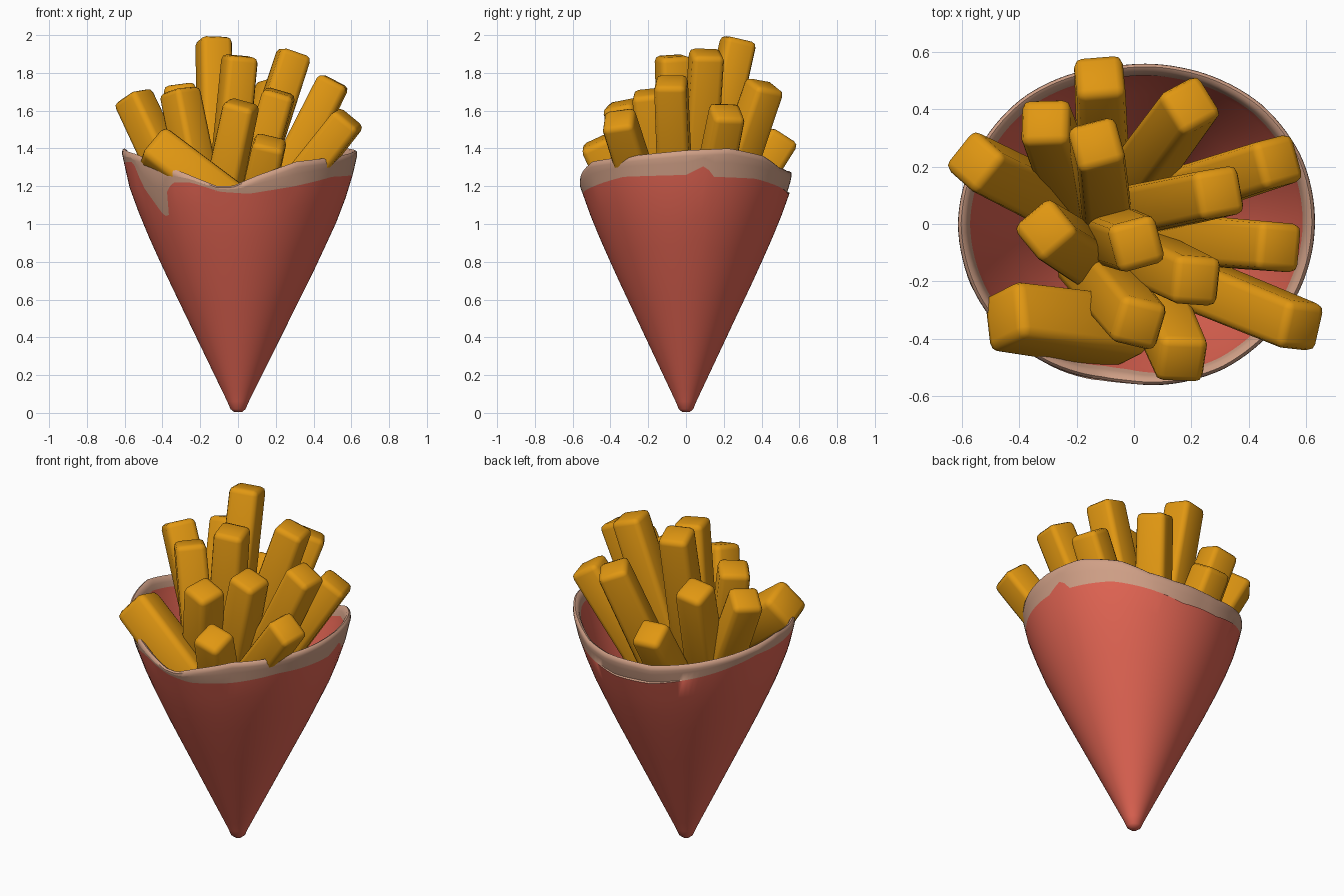
import bpy, bmesh, math
from mathutils import Vector, Quaternion

cube = bpy.data.objects.get("Cube")
if cube:
    bpy.data.objects.remove(cube, do_unlink=True)


def material(name, colour):
    mat = bpy.data.materials.new(name)
    mat.use_nodes = True
    mat.diffuse_color = (*colour, 1)
    mat.node_tree.nodes["Principled BSDF"].inputs["Base Color"].default_value = (*colour, 1)
    return mat


paper_red = material("paper_red", (0.75, 0.127, 0.085))
paper_tan = material("paper_tan", (0.63, 0.35, 0.24))
potato_gold = material("potato_gold", (0.75, 0.31, 0.006))


def finish(name, bm, materials, angle):
    bmesh.ops.recalc_face_normals(bm, faces=bm.faces)
    mesh = bpy.data.meshes.new(name)
    bm.to_mesh(mesh)
    bm.free()
    for mat in materials:
        mesh.materials.append(mat)
    obj = bpy.data.objects.new(name, mesh)
    bpy.context.collection.objects.link(obj)
    bpy.ops.object.select_all(action="DESELECT")
    obj.select_set(True)
    bpy.context.view_layer.objects.active = obj
    bpy.ops.object.shade_smooth_by_angle(angle=math.radians(angle))
    return obj


def interpolate(points, value):
    for (a, va), (b, vb) in zip(points, points[1:]):
        if value <= b:
            return va + (vb - va) * (value - a) / (b - a)
    return points[-1][1]


# Cone outline, wavy rim height and lower edge of the tan border, by angle
OUTLINE = [(0, 0), (0.004, 0.02), (0.02, 0.04), (0.06, 0.057), (0.75, 0.395),
           (1, 0.51), (1.2, 0.585), (1.4, 0.63)]
RIM = [(0, 1.39), (23, 1.4), (45, 1.36), (60, 1.3), (75, 1.28), (105, 1.28),
       (135, 1.33), (180, 1.4), (205, 1.37), (222, 1.33), (240, 1.27), (258, 1.2),
       (266, 1.2), (280, 1.26), (300, 1.33), (340, 1.37), (360, 1.39)]
BORDER = [(0, 1.26), (10, 1.31), (15, 1.25), (40, 1.24), (60, 1.2), (80, 1.16),
          (105, 1.17), (135, 1.24), (165, 1.32), (203, 1.33), (209, 1.2),
          (215, 1.12), (221, 1.04), (226, 1.05), (228, 1.17), (233, 1.22),
          (244, 1.22), (260, 1.17), (275, 1.16), (300, 1.2), (325, 1.25), (360, 1.26)]


def column(angle):
    """Points of one vertical strip as (height, inset), with their materials."""
    rim, border = interpolate(RIM, angle), interpolate(BORDER, angle)
    step = 0.018 * max(0, 1 - abs(angle - 95) / 35)
    strip = [(z, 0, 0) for z, r in OUTLINE[1:4]]
    strip += [(border * t / 10, 0, 0) for t in range(1, 11)]
    strip += [(border + 0.004, step, 1), ((border + rim) / 2, step, 1),
              (rim - 0.03, step, 1), (rim - 0.008, step + 0.006, 1),
              (rim, step + 0.018, 1), (rim - 0.008, step + 0.03, 1),
              (rim - 0.03, step + 0.036, 1), (rim - 0.06, step + 0.036, 1)]
    strip += [(0.3 + (rim - 0.4) * t / 5, 0.04, 0) for t in range(5, -1, -1)]
    return strip


# Paper cone: one wrapped sheet, outside, rolled rim and inside
SIDES = 120
bm = bmesh.new()
columns = []
for i in range(SIDES):
    angle = i * 360 / SIDES
    a = math.radians(angle)
    verts = []
    for z, inset, mat in column(angle):
        r = interpolate(OUTLINE, z) - inset
        verts.append(bm.verts.new((r * math.cos(a) + 0.007 * z, r * 0.96 * math.sin(a), z)))
    columns.append(verts)
ring_materials = [mat for z, inset, mat in column(0)]
for i, left in enumerate(columns):
    right = columns[(i + 1) % SIDES]
    for j in range(len(left) - 1):
        face = bm.faces.new((left[j], right[j], right[j + 1], left[j + 1]))
        face.material_index = ring_materials[j + 1]
bm.faces.new([c[0] for c in columns])
bm.faces.new([c[-1] for c in columns])
finish("paper_cone", bm, [paper_red, paper_tan], 50)


# Potato sticks: softened square bars from a buried foot to a tip
def stick(name, tip, foot, width, roll):
    axis = Vector(tip) - Vector(foot)
    length = axis.length
    turn = Vector((0, 0, 1)).rotation_difference(axis)
    turn = turn @ Quaternion((0, 0, 1), math.radians(roll))
    bm = bmesh.new()
    bmesh.ops.create_cube(bm, size=1)
    bmesh.ops.scale(bm, vec=(width, width, length), verts=bm.verts)
    bmesh.ops.bevel(bm, geom=bm.edges[:], offset=width * 0.17, segments=2,
                    profile=0.5, affect="EDGES")
    for v in bm.verts:
        taper = 1 - 0.06 * v.co.z / length
        v.co.x *= taper
        v.co.y *= taper
    bmesh.ops.translate(bm, vec=(0, 0, length / 2), verts=bm.verts)
    bmesh.ops.rotate(bm, cent=(0, 0, 0), matrix=turn.to_matrix(), verts=bm.verts)
    bmesh.ops.translate(bm, vec=foot, verts=bm.verts)
    finish(name, bm, [potato_gold], 60)


# Tip x, y, z, foot x, y and roll in degrees
STICKS = [
    (-.12, .52, 1.47, -.1, .06, 5),
    (-.13, .28, 1.98, -.1, .0, 15),
    (-.31, .36, 1.72, -.17, -.02, 0),
    (.2, .42, 1.74, -.05, .08, 30),
    (.51, .22, 1.6, -.02, .05, 15),
    (.51, -.08, 1.76, -.0, -.04, -5),
    (.59, -.36, 1.56, -.05, -.1, -10),
    (.3, .11, 1.91, -.08, .03, 10),
    (.01, -.07, 1.89, -.1, -.03, 15),
    (.22, -.2, 1.7, -.05, -.07, -5),
    (.02, -.35, 1.64, -.17, -.12, -15),
    (.17, -.48, 1.44, .02, -.14, -5),
    (-.31, -.02, 1.71, -.12, -.14, 40),
    (-.56, .22, 1.68, -.12, -.0, -40),
]
for i, (x, y, z, foot_x, foot_y, roll) in enumerate(STICKS):
    stick(f"potato_stick_{i + 1}", (x, y, z), (foot_x, foot_y, 0.75), 0.175, roll)

# Thick stick lying over the low front of the rim
stick("leaning_potato_stick", (-.46, -.32, 1.42), (-.02, -.38, 1.08), 0.215, 15)
